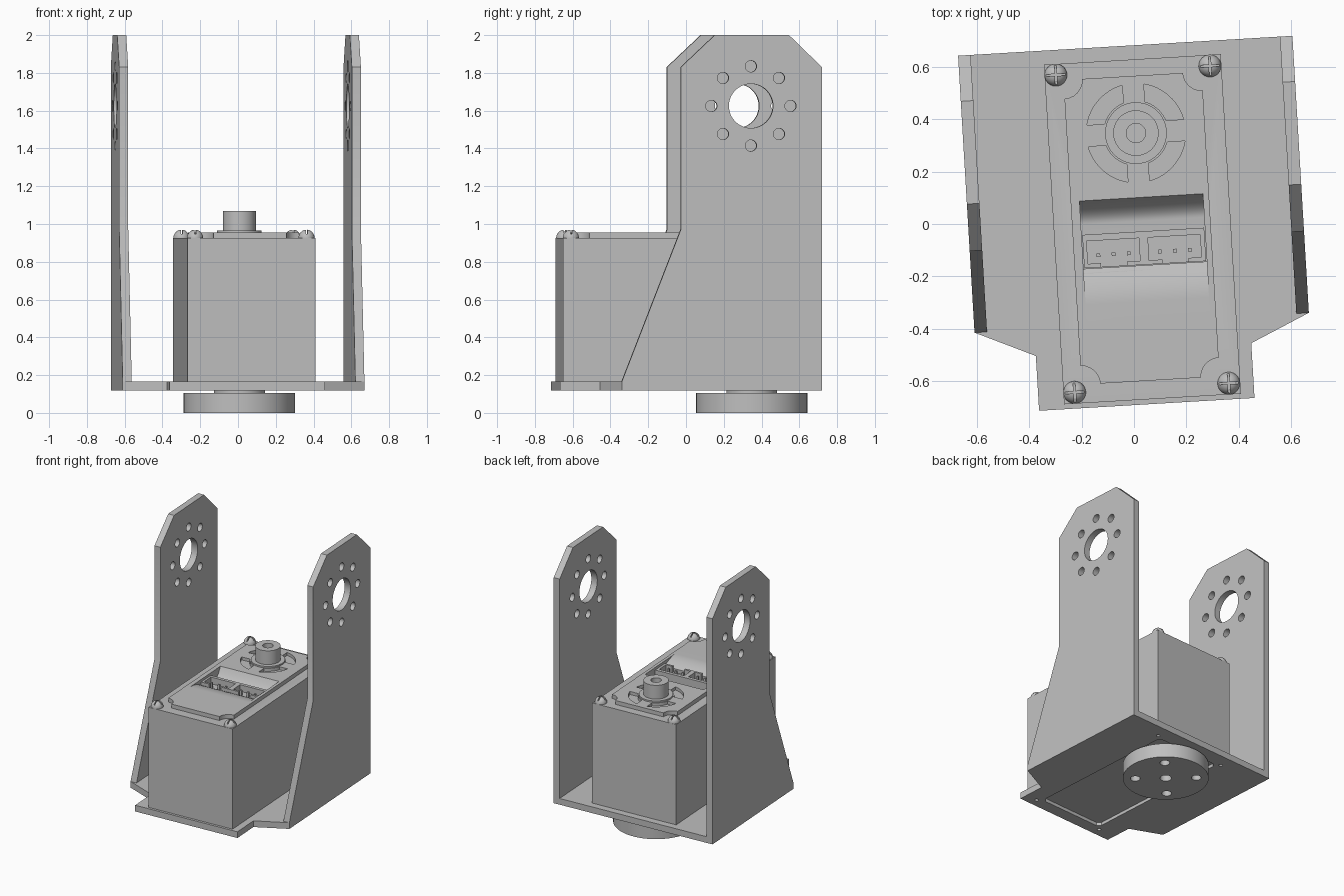
import bpy, bmesh
from math import sin, cos, pi, radians
from mathutils import Matrix, Vector

old = bpy.data.objects.get("Cube")
if old:
    bpy.data.objects.remove(old, do_unlink=True)

grey = bpy.data.materials.new("plain_grey")
grey.use_nodes = True
grey.diffuse_color = (0.52, 0.52, 0.52, 1)
grey.node_tree.nodes["Principled BSDF"].inputs["Base Color"].default_value = grey.diffuse_color
parts = []


def finish(name, bm):
    bmesh.ops.recalc_face_normals(bm, faces=bm.faces)
    me = bpy.data.meshes.new(name)
    bm.to_mesh(me)
    bm.free()
    me.materials.append(grey)
    ob = bpy.data.objects.new(name, me)
    bpy.context.collection.objects.link(ob)
    parts.append(ob)
    return ob


def prism(name, pts, lo, hi, axis="z"):
    """Extrude an outline: (x, y) along z, or (y, z) along x."""
    bm = bmesh.new()
    place = (lambda p: (p[0], p[1], lo)) if axis == "z" else (lambda p: (lo, p[0], p[1]))
    face = bm.faces.new([bm.verts.new(place(p)) for p in pts])
    top = bmesh.ops.extrude_face_region(bm, geom=[face])["geom"]
    step = Vector((0, 0, hi - lo) if axis == "z" else (hi - lo, 0, 0))
    bmesh.ops.translate(bm, vec=step, verts=[v for v in top if isinstance(v, bmesh.types.BMVert)])
    return finish(name, bm)


def circle(cx, cy, r, n=48):
    return [(cx + r * cos(2 * pi * i / n), cy + r * sin(2 * pi * i / n)) for i in range(n)]


def box(name, x0, x1, y0, y1, z0, z1):
    return prism(name, [(x0, y0), (x1, y0), (x1, y1), (x0, y1)], z0, z1)


def cut(ob, *cutters):
    """Subtract every cutter from ob, then drop the cutters."""
    bpy.context.view_layer.objects.active = ob
    for c in cutters:
        mod = ob.modifiers.new("cut", "BOOLEAN")
        mod.operation, mod.solver, mod.object = "DIFFERENCE", "EXACT", c
        bpy.ops.object.modifier_apply(modifier=mod.name)
        parts.remove(c)
        bpy.data.objects.remove(c, do_unlink=True)


# Shared layout
LEFT, RIGHT = 0.648, -0.634
BASE, FLOOR, CASE, LID = 0.118, 0.165, 0.925, 0.955
AX, AY = 0.028, 0.347
PX0, PX1, PY0, PY1 = -0.237, 0.293, -0.602, 0.566
screws = [(x, y) for x in (-0.265, 0.326) for y in (-0.63, 0.587)]

# Bracket floor with front tab, window and screw holes
floor = prism("bracket_floor", [
    (RIGHT, 0.683), (RIGHT, -0.379), (-0.405, -0.482), (-0.405, -0.692),
    (0.421, -0.692), (0.421, -0.482), (LEFT, -0.379), (LEFT, 0.683)], BASE, FLOOR)
c = 0.025
window = [(PX0 + c, PY0), (PX1 - c, PY0), (PX1, PY0 + c), (PX1, PY1 - c),
          (PX1 - c, PY1), (PX0 + c, PY1), (PX0, PY1 - c), (PX0, PY0 + c)]
cut(floor, prism("cutter", window, 0, 0.3),
    *[prism("cutter", circle(x, y, 0.013, 16), 0, 0.15) for x, y in screws])

# Upright side plates with a bearing hole and a ring of bolt holes
side = [(-0.379, BASE), (0.683, BASE), (0.683, 1.83), (0.508, 2.0),
        (0.114, 2.0), (-0.066, 1.83), (-0.066, 0.97), (-0.379, FLOOR)]
HY, HZ = 0.306, 1.625
for name, x0 in (("right_side_plate", RIGHT), ("left_side_plate", LEFT - 0.048)):
    plate = prism(name, side, x0, x0 + 0.048, "x")
    holes = [circle(HY, HZ, 0.117)]
    holes += [circle(HY + 0.21 * cos(k * pi / 4), HZ + 0.21 * sin(k * pi / 4), 0.03, 24)
              for k in range(8)]
    cut(plate, *[prism("cutter", h, x0 - 0.1, x0 + 0.15, "x") for h in holes])


def pit():
    """Trough with curved ramps running down to the connectors."""
    steps = [i / 10 for i in range(11)]
    rear = [(0.1 - 0.09 * t, LID - 0.085 * (1 - (1 - t) ** 2)) for t in steps]
    front = [(-0.3 + 0.14 * t, LID - 0.04 * t * t) for t in reversed(steps)]
    return prism("cutter", [(0.1, 1.1)] + rear + [(-0.16, 0.87)] + front + [(-0.3, 1.1)],
                 -0.203, 0.27, "x")


# Motor case and its underside cover
case = box("motor_case", -0.308, 0.37, -0.673, 0.629, FLOOR, CASE)
cut(case, pit())
prism("bottom_cover", [(AX + (x - AX) * 0.995, y * 0.995) for x, y in window], 0.14, FLOOR + 0.002)

# Raised lid with scooped corners
outline = []
R = 0.072
for cx, cy, start in ((PX0, PY0, 90), (PX1, PY0, 180), (PX1, PY1, 270), (PX0, PY1, 0)):
    outline += [(cx + R * cos(radians(start - 15 * i)), cy + R * sin(radians(start - 15 * i)))
                for i in range(7)]
lid = prism("raised_lid", outline, CASE - 0.002, LID)
cut(lid, pit())


def arc_slot(sx, sy):
    """Quarter of a ring, with straight ends either side of a spoke."""
    pts = []
    for r, order in ((0.19, 1), (0.125, -1)):
        from_angle = 0.042 / r
        arc = [from_angle + (pi / 2 - 2 * from_angle) * i / 12 for i in range(13)]
        pts += [(AX + sx * r * cos(a), AY + sy * r * sin(a)) for a in arc[::order]]
    return prism("cutter", pts, 0.932, 1.0)


cut(lid, *[arc_slot(sx, sy) for sx in (-1, 1) for sy in (-1, 1)])

# Output shaft
prism("shaft_collar", circle(AX, AY, 0.118), LID - 0.005, 0.966)
shaft = prism("output_shaft", circle(AX, AY, 0.087), 0.96, 1.07)
cut(shaft, prism("cutter", circle(AX, AY, 0.037, 32), 1.0, 1.1))

# Twin connector block with pins
block = box("connector_block", -0.2, 0.267, -0.158, -0.03, 0.86, 0.938)
for x0 in (-0.185, 0.05):
    cut(block, box("cutter", x0, x0 + 0.2, -0.142, -0.055, 0.888, 1.0),
        box("cutter", x0 + 0.05, x0 + 0.15, -0.2, -0.13, 0.888, 1.0))
    for k in range(3):
        x = x0 + 0.042 + 0.058 * k
        box("connector_pin", x - 0.007, x + 0.007, -0.118, -0.104, 0.88, 0.93)

# Domed corner screws with cross slots
for x, y in screws:
    bm = bmesh.new()
    bmesh.ops.create_uvsphere(bm, u_segments=32, v_segments=16, radius=0.043,
                              matrix=Matrix.Translation((x, y, CASE)) @ Matrix.Diagonal((1, 1, 1.05, 1)))
    bmesh.ops.bisect_plane(bm, geom=bm.verts[:] + bm.edges[:] + bm.faces[:],
                           plane_co=(0, 0, CASE - 0.002), plane_no=(0, 0, -1), clear_outer=True)
    bmesh.ops.holes_fill(bm, edges=bm.edges[:])
    screw = finish("corner_screw", bm)
    w, s = 0.004, 0.06
    cut(screw, box("cutter", x - w, x + w, y - s, y + s, 0.948, 1.0),
        box("cutter", x - s, x + s, y - w, y + w, 0.948, 1.0))

# Round horn underneath, with bolt holes
prism("horn_neck", circle(AX, AY, 0.135), 0.1, 0.15)
horn = prism("round_horn", circle(AX, AY, 0.295, 64), 0, 0.105)
bolts = [circle(AX, AY, 0.04, 24)]
bolts += [circle(AX + 0.21 * cos(a), AY + 0.21 * sin(a), 0.034, 24)
          for a in (pi / 4 + k * pi / 2 for k in range(4))]
cut(horn, *[prism("cutter", b, -0.1, 0.09) for b in bolts])

# Turn the whole assembly slightly and shade it
turn = Matrix.Rotation(radians(3.4), 4, "Z")
bpy.ops.object.select_all(action="DESELECT")
for ob in parts:
    ob.data.transform(turn)
    ob.select_set(True)
bpy.context.view_layer.objects.active = parts[0]
bpy.ops.object.shade_smooth_by_angle(angle=radians(30))
